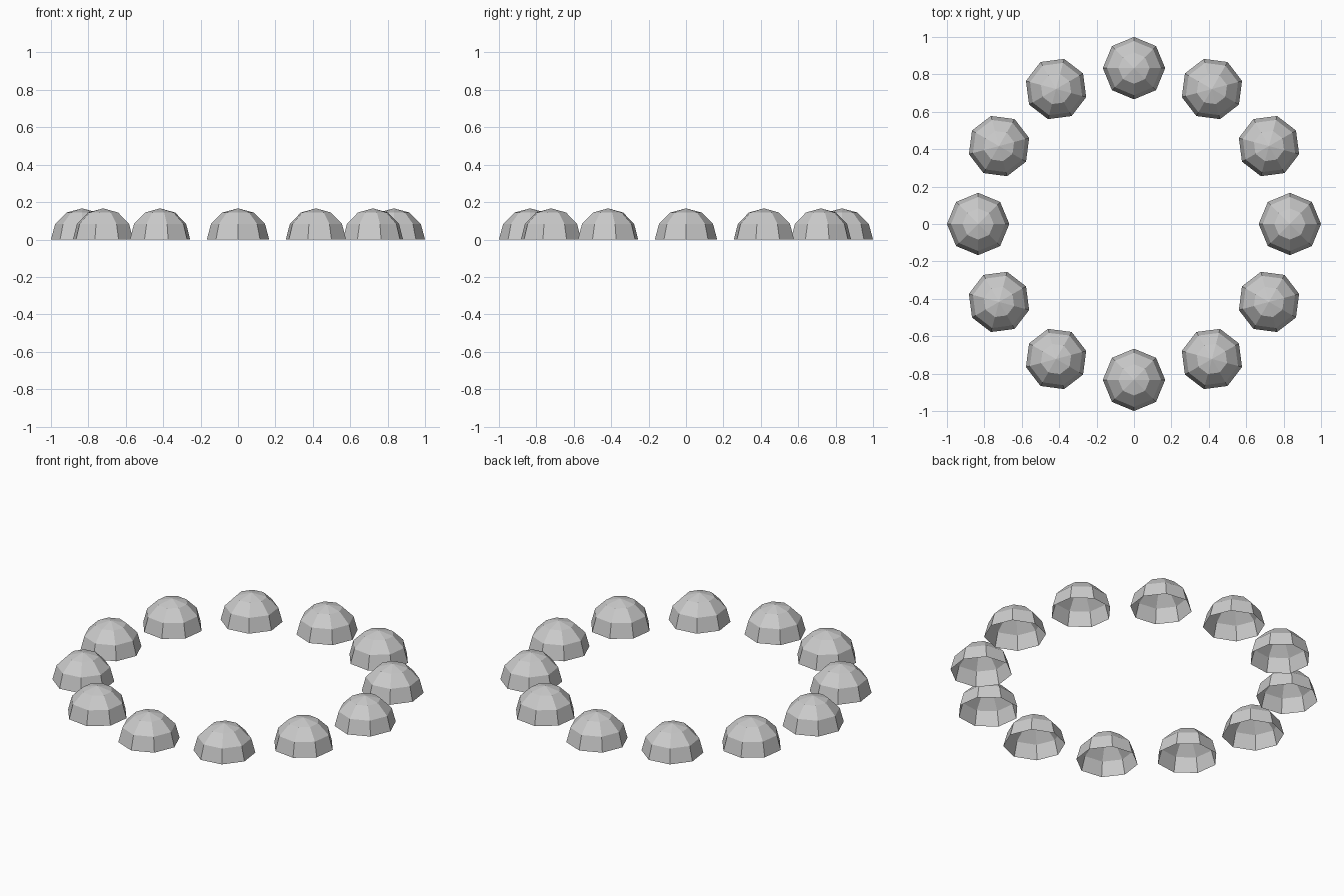
import bpy, bmesh, math

if "Cube" in bpy.data.objects:
    bpy.data.objects.remove(bpy.data.objects["Cube"])

COUNT = 12
DOME_R = 1 / 6
RING_R = 1 - DOME_R

# One low-poly dome: upper half of an 8 x 6 sphere, open underneath
mesh = bpy.data.meshes.new("dome")
bm = bmesh.new()
bmesh.ops.create_uvsphere(bm, u_segments=8, v_segments=6, radius=DOME_R)
lower = [v for v in bm.verts if v.co.z < -1e-4]
bmesh.ops.delete(bm, geom=lower, context='VERTS')
bm.to_mesh(mesh)
bm.free()

# Ring of domes, each turned to face outward
for i in range(COUNT):
    a = 2 * math.pi * i / COUNT
    dome = bpy.data.objects.new(f"dome_{i + 1:02d}", mesh)
    dome.location = (RING_R * math.cos(a), RING_R * math.sin(a), 0)
    dome.rotation_euler.z = a
    bpy.context.collection.objects.link(dome)
